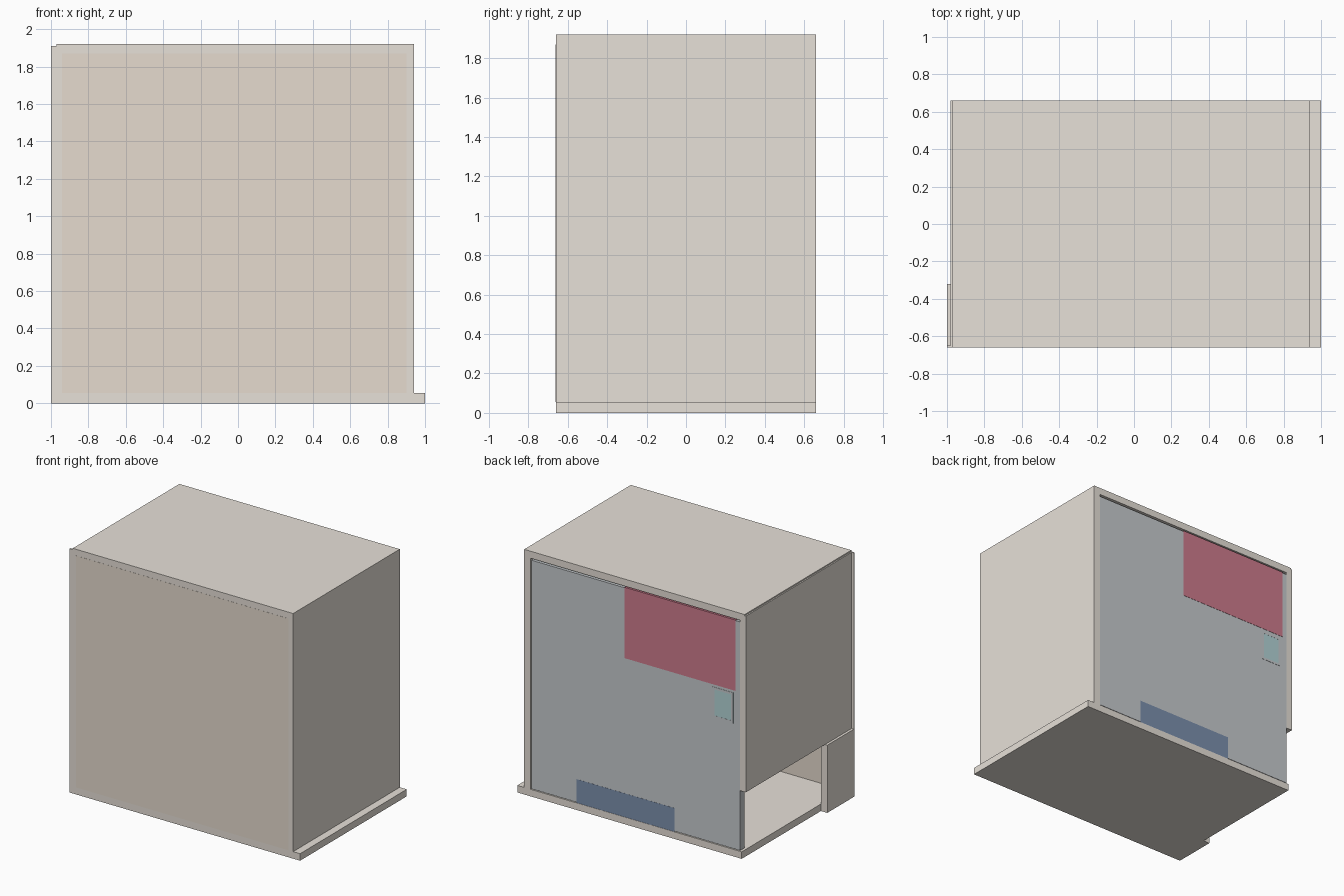
import bpy

if "Cube" in bpy.data.objects:
    bpy.data.objects.remove(bpy.data.objects["Cube"])


def material(name, rgb):
    m = bpy.data.materials.new(name)
    m.diffuse_color = (*rgb, 1)
    m.use_nodes = True
    m.node_tree.nodes["Principled BSDF"].inputs["Base Color"].default_value = m.diffuse_color
    return m


cream = material("cream", (0.80, 0.75, 0.69))
tan = material("tan", (0.79, 0.71, 0.62))
slate = material("slate", (0.57, 0.60, 0.62))
red = material("red", (0.62, 0.20, 0.27))
blue = material("blue", (0.20, 0.28, 0.42))
aqua = material("aqua", (0.45, 0.66, 0.68))


def box(name, x, y, z, mat):
    """Box from (min, max) pairs on each axis."""
    bpy.ops.mesh.primitive_cube_add(size=1)
    ob = bpy.context.object
    ob.name = name
    ob.location = [(a + b) / 2 for a, b in (x, y, z)]
    ob.scale = [b - a for a, b in (x, y, z)]
    bpy.ops.object.transform_apply(location=False, rotation=False, scale=True)
    ob.data.materials.append(mat)
    return ob


D = 0.66          # half depth
T = 0.055         # slab thickness
FULL = (-D, D)

# Floor, roof and right wall
box("floor", (-0.945, 1.0), FULL, (0, T), cream)
box("roof", (-0.97, 0.94), FULL, (1.92 - T, 1.92), cream)
box("right_wall", (0.94 - T, 0.94), FULL, (T, 1.92 - T), cream)

# Left wall: full-depth upper part and a short lower part beside the opening
box("left_wall_upper", (-0.98, -0.93), FULL, (0.53, 1.91), cream)
box("left_wall_lower", (-1.0, -0.945), (-D, -0.32), (0, 0.53), cream)

# Front: thin outer sheet, tinted inset and inner lining
box("front_sheet", (-1.0, 0.94), (-D, -D + 0.01), (0, 1.91), cream)
box("front_inset", (-0.94, 0.90), (-D - 0.001, -D + 0.005), (T, 1.87), tan)
box("front_lining", (-0.945, 0.89), (-D + 0.01, -0.605), (T, 1.87), tan)

# Back panel, with a narrow gap to the roof
box("back_panel", (-0.93, 0.88), (0.605, D - 0.003), (0.06, 1.85), slate)

# Coloured sheets on the back panel
box("upper_sheet", (-0.89, 0.07), (0.64, D - 0.001), (1.30, 1.855), red)
box("lower_sheet", (-0.36, 0.49), (0.64, D - 0.002), (T, 0.24), blue)

# Small window and its frame
x0, x1, z0, z1, w = -0.87, -0.69, 1.04, 1.28, 0.018
fy = (0.64, D - 0.001)
box("window_pane", (x0, x1), (0.64, D - 0.002), (z0, z1), aqua)
for side, a in (("left", x0), ("right", x1 - w)):
    box("window_frame_" + side, (a, a + w), fy, (z0, z1), slate)
for side, a in (("bottom", z0), ("top", z1 - w)):
    box("window_frame_" + side, (x0 + w, x1 - w), fy, (a, a + w), slate)
